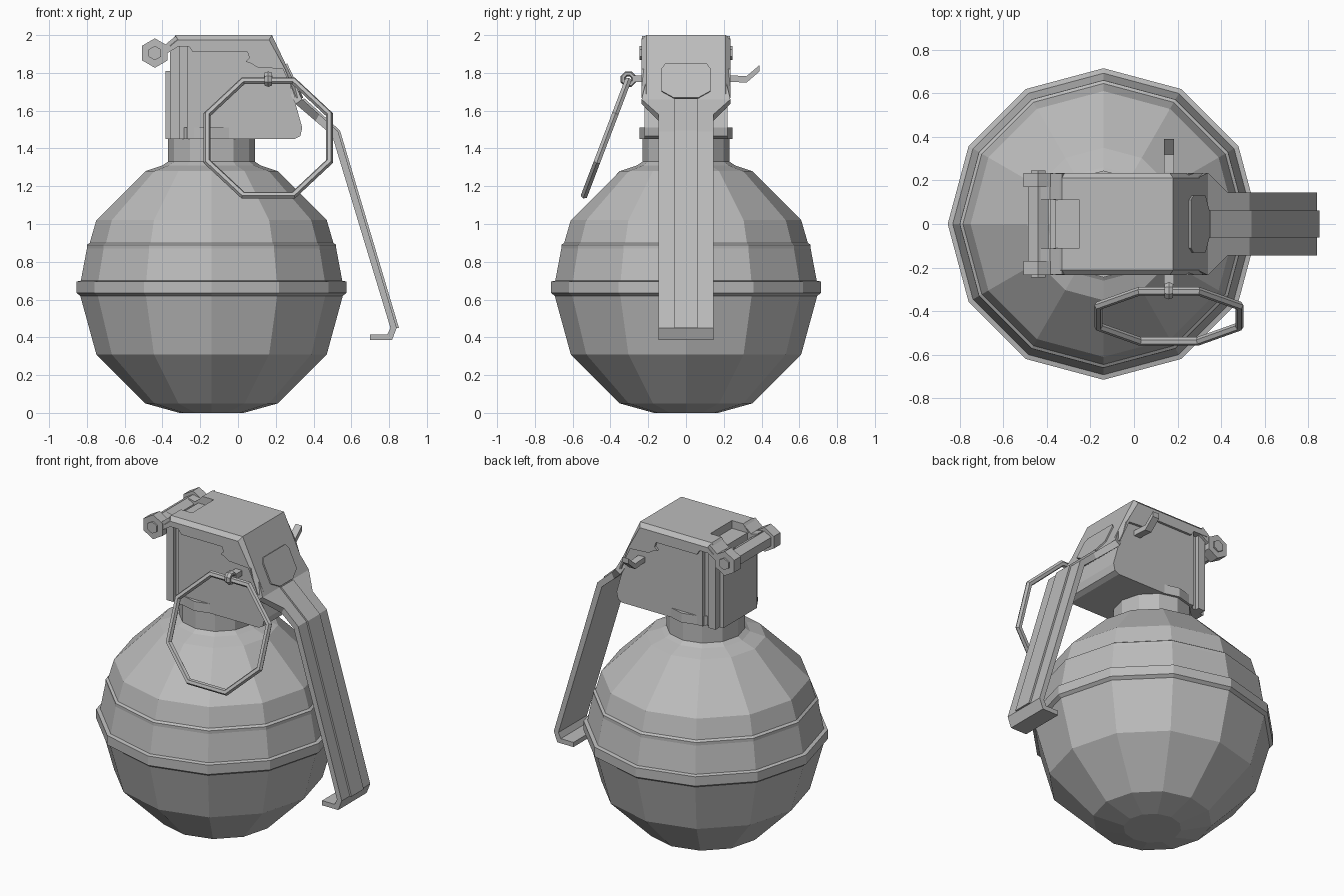
import bpy, bmesh, math
from mathutils import Matrix, Vector

cube = bpy.data.objects.get("Cube")
if cube:
    bpy.data.objects.remove(cube)

steel = bpy.data.materials.new("plain_grey")
steel.use_nodes = True
steel.diffuse_color = (0.5, 0.5, 0.5, 1)
steel.node_tree.nodes["Principled BSDF"].inputs["Base Color"].default_value = (0.5, 0.5, 0.5, 1)

AXIS_X = -0.14   # centre of body and neck
PIN_X = 0.16     # centre of pin and pull ring
SIDES = 12


def finish(bm, name):
    bmesh.ops.recalc_face_normals(bm, faces=bm.faces)
    mesh = bpy.data.meshes.new(name)
    bm.to_mesh(mesh)
    bm.free()
    mesh.materials.append(steel)
    obj = bpy.data.objects.new(name, mesh)
    bpy.context.collection.objects.link(obj)
    return obj


def skin(bm, rings):
    """Bridge equal loops of points and cap both ends."""
    loops = [[bm.verts.new(p) for p in ring] for ring in rings]
    for a, b in zip(loops, loops[1:]):
        for i in range(len(a)):
            j = (i + 1) % len(a)
            bm.faces.new((a[i], a[j], b[j], b[i]))
    bm.faces.new(loops[0])
    bm.faces.new(loops[-1])


def lathe(name, profile):
    bm = bmesh.new()
    turn = [2 * math.pi * i / SIDES for i in range(SIDES)]
    skin(bm, [[(AXIS_X + r * math.cos(t), r * math.sin(t), z) for t in turn]
              for r, z in profile])
    return finish(bm, name)


def prism(name, outline, half, centre=0, round_top=0):
    """Side outline in x, z, extruded across y; may soften the first corners."""
    bm = bmesh.new()
    skin(bm, [[(x, centre + s * half, z) for x, z in outline] for s in (-1, 1)])
    if round_top:
        top = [Vector((x, 0, z)) for x, z in outline[:4]]
        def on_top(v):
            return any((Vector((v.co.x, 0, v.co.z)) - t).length < 1e-4 for t in top)
        edges = [e for e in bm.edges if all(on_top(v) for v in e.verts)
                 and abs(e.verts[0].co.y - e.verts[1].co.y) < 1e-4]
        bmesh.ops.bevel(bm, geom=edges, offset=round_top, segments=1, affect='EDGES')
    return finish(bm, name)


def hexagon(x, z, r):
    return [(x + r * math.cos(math.radians(60 * i + 30)),
             z + r * math.sin(math.radians(60 * i + 30))) for i in range(6)]


def torus(name, major, minor, seg, sides, matrix):
    """Faceted ring around the local z axis."""
    bm = bmesh.new()
    rows = []
    for i in range(seg):
        t = 2 * math.pi * (i + 0.5) / seg
        row = []
        for k in range(sides):
            a = 2 * math.pi * k / sides
            r = major + minor * math.cos(a)
            row.append(bm.verts.new((r * math.cos(t), r * math.sin(t), minor * math.sin(a))))
        rows.append(row)
    for i in range(seg):
        a, b = rows[i], rows[(i + 1) % seg]
        for k in range(sides):
            n = (k + 1) % sides
            bm.faces.new((a[k], b[k], b[n], a[n]))
    bmesh.ops.transform(bm, matrix=matrix, verts=bm.verts)
    return finish(bm, name)


# Faceted body with seam belt and a fine upper step
lathe("body", [(0.17, 0), (0.35, 0.05), (0.61, 0.31), (0.695, 0.62),
               (0.715, 0.635), (0.715, 0.695), (0.692, 0.70), (0.66, 0.87),
               (0.66, 0.89), (0.645, 0.90), (0.61, 1.02), (0.35, 1.28),
               (0.26, 1.31), (0.23, 1.33), (0.23, 1.5)])
lathe("neck_collar", [(0.245, 1.45), (0.245, 1.51)])

# Head block with grooved back
prism("head_block", [(-0.27, 1.45), (0.30, 1.45), (0.33, 1.465), (0.34, 1.51),
                     (0.27, 1.76), (0.18, 1.95), (-0.27, 1.95)], 0.22)
prism("head_groove_core", [(-0.34, 1.45), (-0.25, 1.45), (-0.25, 1.95), (-0.34, 1.95)], 0.19)
prism("head_back_wall", [(-0.36, 1.45), (-0.31, 1.45), (-0.31, 1.95), (-0.36, 1.95)], 0.215)
prism("head_back_rib", [(-0.385, 1.45), (-0.35, 1.45), (-0.35, 1.81), (-0.385, 1.81)], 0.17)

# Lever cap with a notch at the hinge
cap = prism("lever_cap", [(-0.37, 1.95), (-0.33, 2.0), (0.18, 2.0), (0.34, 1.66),
                          (0.30, 1.67), (0.25, 1.82), (0.10, 1.83), (0.07, 1.85),
                          (0.04, 1.86), (0.06, 1.88), (0.05, 1.91), (-0.24, 1.91),
                          (-0.26, 1.94), (-0.36, 1.94)], 0.235, round_top=0.025)
cutter = prism("notch_cutter", [(-0.6, 1.90), (-0.25, 1.90), (-0.25, 2.1), (-0.6, 2.1)], 0.11)
cutter.hide_render = True
cutter.hide_set(True)
cut = cap.modifiers.new("notch", 'BOOLEAN')
cut.object = cutter
cut.solver = 'EXACT'

# Hinge barrel, knuckles, arms and pin ends
prism("hinge_barrel", hexagon(-0.44, 1.905, 0.055), 0.2)
prism("hinge_pin", hexagon(-0.44, 1.905, 0.038), 0.245)
for side, label in ((1, "back"), (-1, "front")):
    prism(label + "_hinge_knuckle", hexagon(-0.44, 1.905, 0.078), 0.033, side * 0.202)
    prism(label + "_hinge_arm", [(-0.43, 1.96), (-0.385, 1.95), (-0.33, 1.995),
                                 (-0.30, 1.95), (-0.38, 1.90), (-0.43, 1.88)], 0.06, side * 0.172)

# Lever strip: outer path, inner path, half width
strip = [(0.30, 1.742, 0.27, 1.70, 0.215), (0.34, 1.66, 0.305, 1.635, 0.235),
         (0.43, 1.58, 0.41, 1.545, 0.145), (0.53, 1.49, 0.498, 1.47, 0.145),
         (0.84, 0.45, 0.807, 0.45, 0.145), (0.815, 0.385, 0.79, 0.415, 0.145),
         (0.70, 0.385, 0.70, 0.415, 0.145)]
bm = bmesh.new()
skin(bm, [[(xo, -w, zo), (xo, w, zo), (xi, w, zi), (xi, -w, zi)]
          for xo, zo, xi, zi, w in strip])
finish(bm, "lever_strip")

# Raised rib and plate on the lever
prism("lever_rib", [(0.351, 1.665), (0.54, 1.495), (0.852, 0.45), (0.82, 0.45),
                    (0.51, 1.47), (0.32, 1.65)], 0.062)
slope = Vector((0.16, 0, -0.34)).normalized()
normal = Vector((0.34, 0, 0.16)).normalized()
origin = Vector((0.18, 0, 2.0))
half_plate = [(0.17, 0.11), (0.20, 0.13), (0.33, 0.13), (0.37, 0.065)]
outline = half_plate + [(d, -y) for d, y in reversed(half_plate)]
bm = bmesh.new()
skin(bm, [[origin + slope * d + Vector((0, y, 0)) + normal * h for d, y in outline]
          for h in (-0.01, 0.009)])
finish(bm, "lever_plate")

# Safety pin with a bent tail
bm = bmesh.new()
skin(bm, [[(PIN_X + sx * 0.023, y, z + sz * 0.017)
           for sx, sz in ((-1, -1), (1, -1), (1, 1), (-1, 1))]
          for y, z in ((-0.28, 1.77), (0.24, 1.77), (0.32, 1.765), (0.39, 1.825))])
finish(bm, "safety_pin")
torus("pin_eye", 0.03, 0.014, 8, 6,
      Matrix.Translation((PIN_X, -0.305, 1.767)) @ Matrix.Rotation(math.pi / 2, 4, 'Y')
      @ Matrix.Diagonal((1, 1, 1.6, 1)))

# Octagonal pull ring, leaning outward
lean = math.atan2(0.24, 0.63)
torus("pull_ring", 0.35, 0.02, 8, 6,
      Matrix.Translation((PIN_X, -0.423, 1.455)) @ Matrix.Rotation(math.pi / 2 - lean, 4, 'X'))
